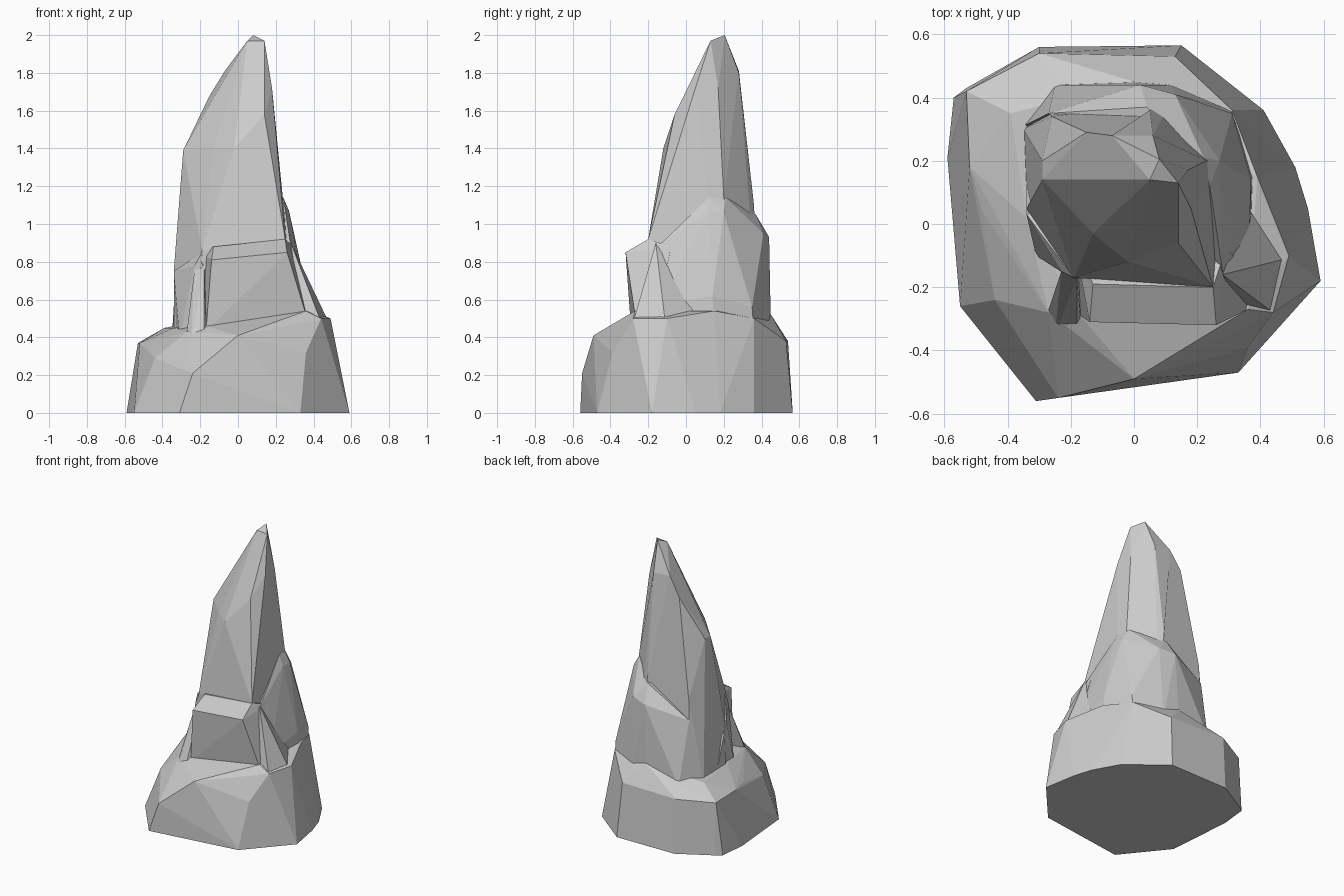
import bpy, bmesh
from math import radians


def chunk(name, *groups):
    """Faceted rock piece: the tight hull around a few corner points."""
    bm = bmesh.new()
    for group in groups:
        for p in group:
            bm.verts.new(p)
    out = bmesh.ops.convex_hull(bm, input=bm.verts[:])
    inside = {v for k in ("geom_interior", "geom_unused") for v in out[k]
              if isinstance(v, bmesh.types.BMVert)}
    bmesh.ops.delete(bm, geom=list(inside), context='VERTS')
    bmesh.ops.dissolve_limit(bm, angle_limit=radians(4),
                             verts=bm.verts[:], edges=bm.edges[:])
    bmesh.ops.recalc_face_normals(bm, faces=bm.faces[:])
    mesh = bpy.data.meshes.new(name)
    bm.to_mesh(mesh)
    bm.free()
    obj = bpy.data.objects.new(name, mesh)
    bpy.context.collection.objects.link(obj)
    return obj


def level(z, outline):
    return [(x, y, z) for x, y in outline]


# Wide foot with a sloping ledge all round
chunk("rock_base",
      level(0, [(.33, -.47), (-.31, -.56), (-.55, -.26), (-.59, .21),
                (-.57, .40), (-.53, .43), (-.30, .56), (.15, .565),
                (.41, .36), (.51, .18), (.55, .05), (.59, -.18)]),
      [(-.24, -.55, .21), (0, -.49, .41), (.36, -.39, .32),
       (.44, -.28, .50), (.49, -.10, .50), (.39, .15, .54),
       (.31, .36, .50), (.13, .53, .38), (-.30, .54, .38),
       (-.53, .42, .37), (-.52, .18, .37), (-.48, .04, .36),
       (-.44, -.24, .29)],
      [(-.17, -.29, .46), (.36, -.27, .54), (-.27, -.28, .43),
       (-.34, .02, .45), (-.39, .35, .45), (-.23, .46, .45), (0, .45, .52)])

# Blocky step on the front
chunk("front_step",
      [(-.17, -.29, .43), (.36, -.27, .52), (.38, -.15, .52), (-.2, 0, .43),
       (-.14, -.31, .81), (.26, -.32, .85), (-.13, -.19, .88),
       (.25, -.20, .92), (.29, -.08, .88), (-.2, 0, .85)])

# Shoulder slab wrapped round the right and back, with its own corner wedge
chunk("rear_shoulder",
      level(.42, [(.37, -.15), (.38, .15), (.31, .36), (.12, .44),
                  (0, .45), (-.25, .44), (-.35, .31), (0, 0)]),
      [(.36, -.14, .57), (.37, .14, .62), (.31, .35, .56),
       (.28, -.15, .88), (.27, .12, 1.07), (.24, .12, 1.14),
       (.27, .20, 1.06), (.22, .21, 1.14), (.13, .41, .95),
       (.02, .44, .93), (.04, .37, 1.05), (-.27, .35, .86)])
chunk("right_wedge",
      [(.44, -.28, .48), (.48, -.11, .48), (.43, -.16, .55),
       (.33, -.10, .74), (.28, -.16, .90), (.33, -.25, .55),
       (.36, .05, .55), (.28, -.1, .5)])

# Leaning buttress and small fallen wedge on the left
chunk("left_buttress",
      [(-.31, -.10, .40), (-.17, -.19, .42), (-.23, -.15, .78),
       (-.19, -.17, .85), (-.34, .03, .75), (-.34, .15, .40), (-.1, .1, .8)])
chunk("left_wedge",
      [(-.25, -.35, .34), (-.18, -.35, .36), (-.27, -.27, .44),
       (-.17, -.29, .47), (-.23, -.15, .76), (-.18, -.17, .78),
       (-.15, -.15, .40)])

# Tall spire with its slanted left shelf and off-centre tip
chunk("spire",
      level(.4, [(-.22, -.17), (.26, -.21), (.31, 0), (.31, .2),
                 (.12, .39), (-.28, .37), (-.35, .30), (-.34, .04)]),
      [(-.19, -.17, .86), (.25, -.20, .92), (-.34, .05, .75),
       (-.34, .26, .75), (.05, .36, 1.1), (-.26, .34, 1.0),
       (.24, .10, 1.14), (.23, .20, 1.14),
       (-.02, -.12, 1.40), (-.13, -.03, 1.40), (-.29, .14, 1.39),
       (-.29, .20, 1.39)],
      [(-.23, .24, 1.49), (-.15, .29, 1.68), (-.07, .28, 1.81),
       (.14, -.06, 1.58), (.18, .05, 1.72), (.17, .17, 1.72),
       (.06, .28, 1.80), (.05, .14, 1.97), (.14, .13, 1.97),
       (.08, .205, 2.0)])
